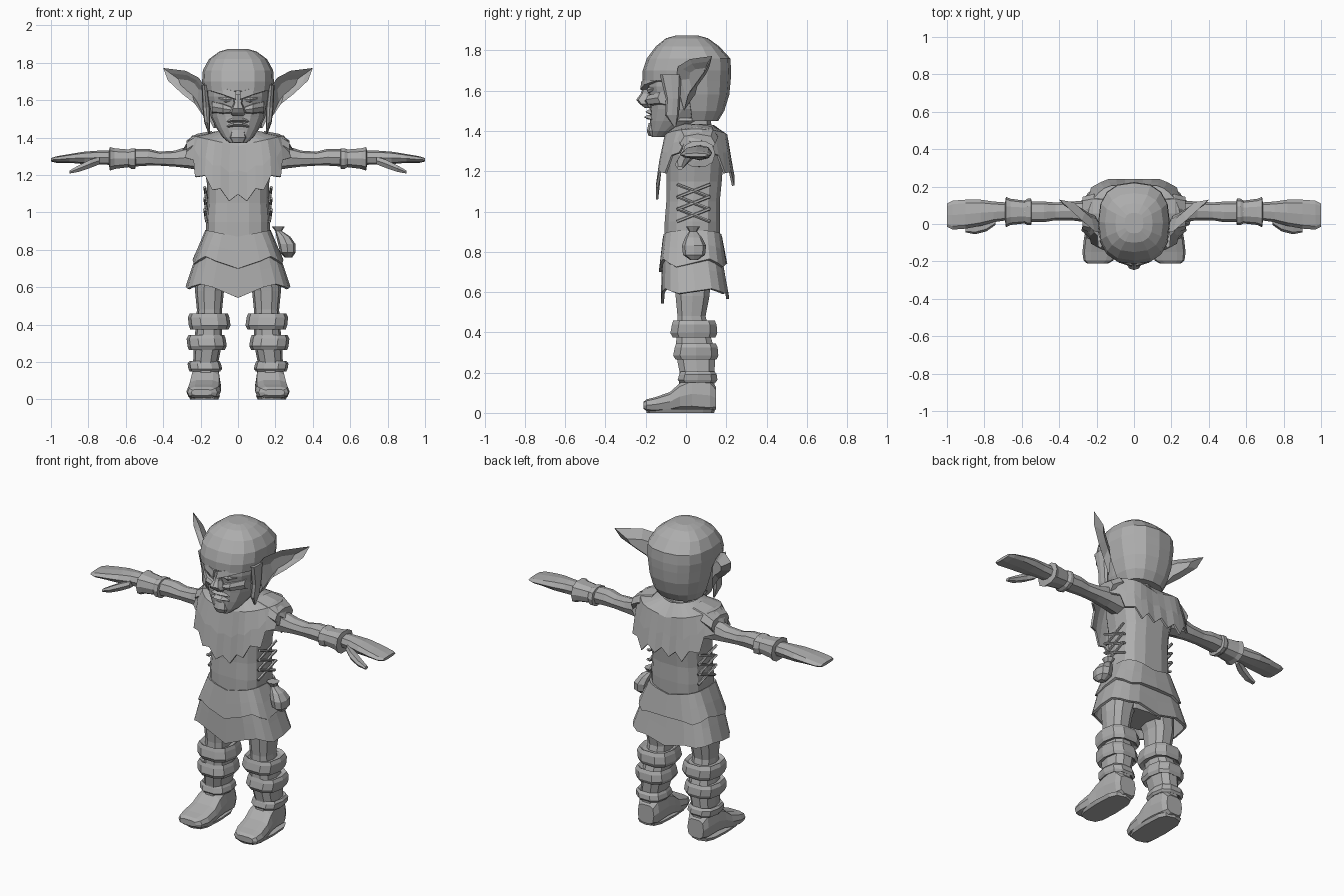
import bpy, bmesh, math
from mathutils import Vector

grey = bpy.data.materials.new("plain_grey")
grey.diffuse_color = (0.42, 0.42, 0.42, 1)


def ring(axis, pos, a0, a1, b0, b1, n=10, p=0.8):
    """Rounded outline across an axis, given its bounds on the other two axes."""
    pts = []
    for i in range(n):
        t = 2 * math.pi * i / n
        c, s = math.cos(t), math.sin(t)
        a = (a0 + a1) / 2 + (a1 - a0) / 2 * math.copysign(abs(c) ** p, c)
        b = (b0 + b1) / 2 + (b1 - b0) / 2 * math.copysign(abs(s) ** p, s)
        pts.append({"x": (pos, a, b), "y": (a, pos, b), "z": (a, b, pos)}[axis])
    return pts


def loft(name, rings, mirror=False, caps=True, thick=0, keep=None):
    """Skin a list of equal rings; optional face rule, thickness and mirroring."""
    bm = bmesh.new()
    rows = [[bm.verts.new(q) for q in r] for r in rings]
    n = len(rows[0])
    for r, s in zip(rows, rows[1:]):
        for i in range(n):
            bm.faces.new((r[i], r[(i + 1) % n], s[(i + 1) % n], s[i]))
    if caps:
        bm.faces.new(rows[0][::-1])
        bm.faces.new(rows[-1])
    if keep:
        drop = [f for f in bm.faces if not keep(f.calc_center_median())]
        bmesh.ops.delete(bm, geom=drop, context="FACES")
    bmesh.ops.recalc_face_normals(bm, faces=bm.faces)
    me = bpy.data.meshes.new(name)
    bm.to_mesh(me)
    bm.free()
    me.materials.append(grey)
    ob = bpy.data.objects.new(name, me)
    bpy.context.collection.objects.link(ob)
    if thick:
        m = ob.modifiers.new("thickness", "SOLIDIFY")
        m.thickness, m.offset = thick, -1
    if mirror:
        ob.modifiers.new("mirror", "MIRROR")
    return ob


def stack(name, axis, rows, n=10, p=0.8, **kw):
    return loft(name, [ring(axis, *r, n=n, p=p) for r in rows], **kw)


def rod(name, a, b, r, n=5, **kw):
    """Thin straight cord between two points."""
    a, b = Vector(a), Vector(b)
    q = (b - a).to_track_quat("Z", "Y")
    return loft(name, [[c + q @ Vector((r * math.cos(6.2832 * i / n), r * math.sin(6.2832 * i / n), 0))
                        for i in range(n)] for c in (a, b)], **kw)


# Head, neck and hood
def zsym(rows):
    return [(z, -w, w, y0, y1) for z, w, y0, y1 in rows]


stack("head", "z", zsym([(1.37, .045, -.17, -.09), (1.40, .08, -.175, -.03), (1.45, .115, -.18, .07),
      (1.51, .145, -.18, .15), (1.57, .16, -.185, .19), (1.62, .17, -.195, .20), (1.70, .17, -.195, .20),
      (1.80, .13, -.13, .16)]), n=16)
stack("neck", "z", zsym([(1.32, .09, -.04, .14), (1.48, .075, -.04, .12)]), n=8)
stack("hood", "z", zsym([(1.45, .13, -.10, .16), (1.50, .155, -.14, .19), (1.58, .175, -.19, .215),
      (1.65, .185, -.215, .222), (1.70, .192, -.215, .224), (1.76, .188, -.195, .22), (1.82, .155, -.15, .165),
      (1.86, .10, -.10, .11), (1.874, .05, -.05, .06)]), n=16,
      thick=.015, keep=lambda c: c.z > 1.65 or c.y > .0)
# Hood cheek straps
stack("cheek_strap", "z", [(1.42, .148, .158, -.06, -.05), (1.48, .15, .18, -.105, -.035),
      (1.56, .15, .19, -.10, -.03), (1.68, .165, .195, -.13, -.02)], n=8, mirror=True)

# Ears: bulging back, outer rim and sunken bowl
rim = [Vector(q) for q in ((.16, -.05, 1.65), (.21, -.04, 1.72), (.28, .02, 1.757), (.40, .13, 1.772),
                           (.375, .10, 1.705), (.30, .05, 1.635), (.23, .01, 1.58), (.175, -.01, 1.50))]
mid = sum(rim, Vector()) / len(rim)
push = Vector((-.3, .95, 0))
loft("ear", [[mid + (q - mid) * .5 + push * .04 for q in rim], rim,
             [mid + (q - mid) * .75 + push * .008 for q in rim],
             [mid + (q - mid) * .45 + push * .025 for q in rim]], mirror=True)

# Face: hooked nose, brows, eyes, cheeks, lips and chin
stack("nose", "z", zsym([(1.515, .028, -.205, -.16), (1.535, .045, -.232, -.16), (1.555, .036, -.247, -.16),
      (1.585, .022, -.225, -.16), (1.63, .03, -.21, -.16)]), n=8)
loft("brow", [[(.012, -.17, 1.60), (.012, -.228, 1.605), (.012, -.222, 1.645), (.012, -.17, 1.65)],
              [(.08, -.15, 1.625), (.08, -.207, 1.63), (.08, -.20, 1.665), (.08, -.15, 1.67)],
              [(.145, -.08, 1.645), (.145, -.15, 1.65), (.145, -.145, 1.675), (.145, -.08, 1.68)]], mirror=True)
stack("eye", "x", [(.035, -.19, -.16, 1.595, 1.61), (.065, -.195, -.14, 1.585, 1.62),
      (.105, -.165, -.12, 1.60, 1.62)], n=8, mirror=True)
stack("cheek", "x", [(.035, -.205, -.14, 1.53, 1.565), (.08, -.20, -.11, 1.525, 1.585),
      (.14, -.14, -.05, 1.53, 1.60)], n=8, mirror=True)
for label, z, y in (("upper_lip", 1.493, -.203), ("lower_lip", 1.467, -.21)):
    stack(label, "x", [(-.06, -.175, -.12, z - .016, z), (-.025, y, -.12, z - .01, z + .014),
          (.025, y, -.12, z - .01, z + .014), (.06, -.175, -.12, z - .016, z)], n=6)
stack("chin", "z", zsym([(1.375, .035, -.185, -.10), (1.40, .05, -.195, -.10), (1.44, .04, -.185, -.1)]), n=8)

# Torso
stack("torso", "z", zsym([(.86, .17, -.11, .17), (.95, .172, -.108, .172), (1.05, .165, -.10, .17),
      (1.15, .165, -.10, .18), (1.28, .19, -.10, .19), (1.36, .17, -.07, .17), (1.42, .09, -.04, .14)]),
      n=14, p=.7)

# Ragged mantle, open over the arms and hanging low front and back
N = 36


def hem_height(t, front, i):
    knots = [(0, 1.35), (.3, 1.33), (.55, 1.24), (.85, 1.15), (1, 1.075 if front else 1.16)]
    for (a, za), (b, zb) in zip(knots, knots[1:]):
        if t <= b + 1e-6:
            return za + (zb - za) * (t - a) / (b - a) + (.022 if i % 2 else -.022)


collar, shoulder, drape, hem = [], [], [], []
for i in range(N):
    t = 2 * math.pi * i / N
    c, s = math.cos(t), math.sin(t)
    w = math.copysign(min(1, abs(s) * 1.2), s)
    collar.append((.11 * c, .045 + .10 * s, 1.425 + .01 * abs(c)))
    shoulder.append((.245 * c, .045 + (.15 if s < 0 else .16) * w, 1.355 + .055 * abs(c)))
    flare = .025 if i % 2 == 0 and abs(s) < .7 else 0
    hem.append(((.275 + flare) * c, .045 + .195 * w, hem_height(min(1, abs(s)), s < 0, i)))
    drape.append((.27 * c, .045 + .178 * w, hem[-1][2] * .5 + shoulder[-1][2] * .5))
loft("mantle", [collar, shoulder, drape, hem], caps=False, thick=.012)
# Torn layer on the shoulders
stack("shoulder_flap", "x", [(.14, -.04, .15, 1.34, 1.435), (.22, -.05, .16, 1.32, 1.42),
      (.275, -.03, .145, 1.29, 1.385)], n=8, mirror=True)

# Side lacing
for k in range(3):
    z = .95 + k * .06
    for y0, y1 in ((-.045, .12), (.12, -.045)):
        rod("lace", (.168, y0, z), (.178, y1, z + .065), .008, mirror=True)

# Arms, bracers, hands
stack("arm", "x", [(.17, 0, .13, 1.22, 1.37), (.26, .01, .125, 1.235, 1.355), (.34, .02, .12, 1.245, 1.33),
      (.42, .02, .115, 1.25, 1.325), (.48, .01, .12, 1.25, 1.34), (.56, .01, .12, 1.245, 1.34),
      (.70, .02, .115, 1.255, 1.325)], n=8, mirror=True)
stack("bracer", "x", [(.545, .02, .11, 1.25, 1.33), (.55, -.005, .135, 1.23, 1.345), (.57, -.005, .135, 1.23, 1.345),
      (.585, .003, .125, 1.24, 1.338), (.66, -.005, .135, 1.23, 1.345), (.685, -.018, .145, 1.22, 1.352),
      (.69, .02, .11, 1.25, 1.33)], n=10, mirror=True)
stack("hand", "x", [(.68, .02, .115, 1.255, 1.33), (.75, .01, .12, 1.255, 1.33), (.82, -.01, .13, 1.258, 1.325),
      (.90, -.025, .13, 1.265, 1.312), (.97, -.03, .125, 1.265, 1.30), (1.0, -.015, .11, 1.272, 1.29)],
      n=8, mirror=True)
stack("thumb", "x", [(.74, -.005, .04, 1.255, 1.30), (.79, -.04, .02, 1.235, 1.285), (.85, -.055, .0, 1.215, 1.255),
      (.90, -.045, -.015, 1.207, 1.225)], n=6, mirror=True)


# Two skirt layers with pointed hems
def skirt(name, top, bottom, wave, point, thick):
    n, rows = 20, []
    for f in (0, .5, 1):
        z, w, y0, y1 = [a + (b - a) * f for a, b in zip(top, bottom)]
        pts = ring("z", 0, -w, w, y0, y1, n, .62)
        out = []
        for i, (x, y, _) in enumerate(pts):
            dz = (wave if i % 4 == 1 else -wave if i % 4 == 3 else 0) * f
            dz -= point * f * max(0, 1 - abs(x) / .15)
            dip = .035 * (1 - f) * max(0, 1 - abs(x) / .17)
            out.append((x, y, z + dz - dip))
        rows.append(out)
    loft(name, rows, caps=False, thick=thick)


skirt("lower_skirt", (.80, .215, -.12, .18), (.605, .28, -.125, .215), .012, .05, .015)
skirt("upper_skirt", (.905, .175, -.115, .18), (.745, .243, -.135, .205), .02, .025, .02)
stack("hips", "z", zsym([(.62, .15, -.07, .13), (.72, .20, -.09, .15), (.88, .17, -.10, .16)]), n=12)

# Belt pouch
stack("pouch", "z", [(.76, .25, .29, .02, .06), (.785, .225, .308, -.015, .095), (.83, .215, .308, -.02, .10),
      (.87, .205, .28, -.005, .08), (.90, .20, .235, .015, .055), (.925, .18, .25, 0, .07)], n=8)

# Legs, boots and wraps
stack("leg", "z", [(.70, .03, .23, -.07, .13), (.58, .075, .23, -.055, .12), (.48, .085, .22, -.045, .10),
      (.40, .085, .225, -.05, .12), (.30, .085, .235, -.055, .15), (.20, .105, .24, -.035, .145),
      (.10, .105, .24, -.04, .145)], n=10, mirror=True)
for z0, z1, x0, x1, y0, y1 in ((.375, .46, .04, .268, -.082, .16), (.265, .345, .06, .275, -.068, .165),
                               (.15, .205, .085, .27, -.045, .16)):
    h = (z1 - z0) / 4
    stack("leg_wrap", "z", [(z0 + .012, x0 + .03, x1 - .03, y0 + .03, y1 - .03), (z0, x0 + .01, x1 - .012, y0 + .012, y1 - .01),
          (z0 + h, x0, x1 - .005, y0, y1), (z1 - h, x0 + .006, x1, y0 + .008, y1 - .004),
          (z1, x0 + .014, x1 - .01, y0 + .015, y1 - .014), (z1 - .012, x0 + .03, x1 - .03, y0 + .03, y1 - .03)],
          n=10, p=.75, mirror=True)
stack("foot", "y", [(.15, .115, .225, .015, .13), (.12, .10, .24, .003, .17), (.03, .095, .25, .01, .18),
      (-.03, .092, .258, .012, .15), (-.08, .09, .268, .006, .105), (-.15, .092, .276, .004, .08),
      (-.195, .11, .27, .008, .068), (-.212, .14, .25, .02, .055)], n=10, p=.6, mirror=True)
stack("boot_sole", "z", [(0, .105, .255, -.195, .14), (.02, .095, .265, -.20, .145)], n=12, p=.6, mirror=True)
